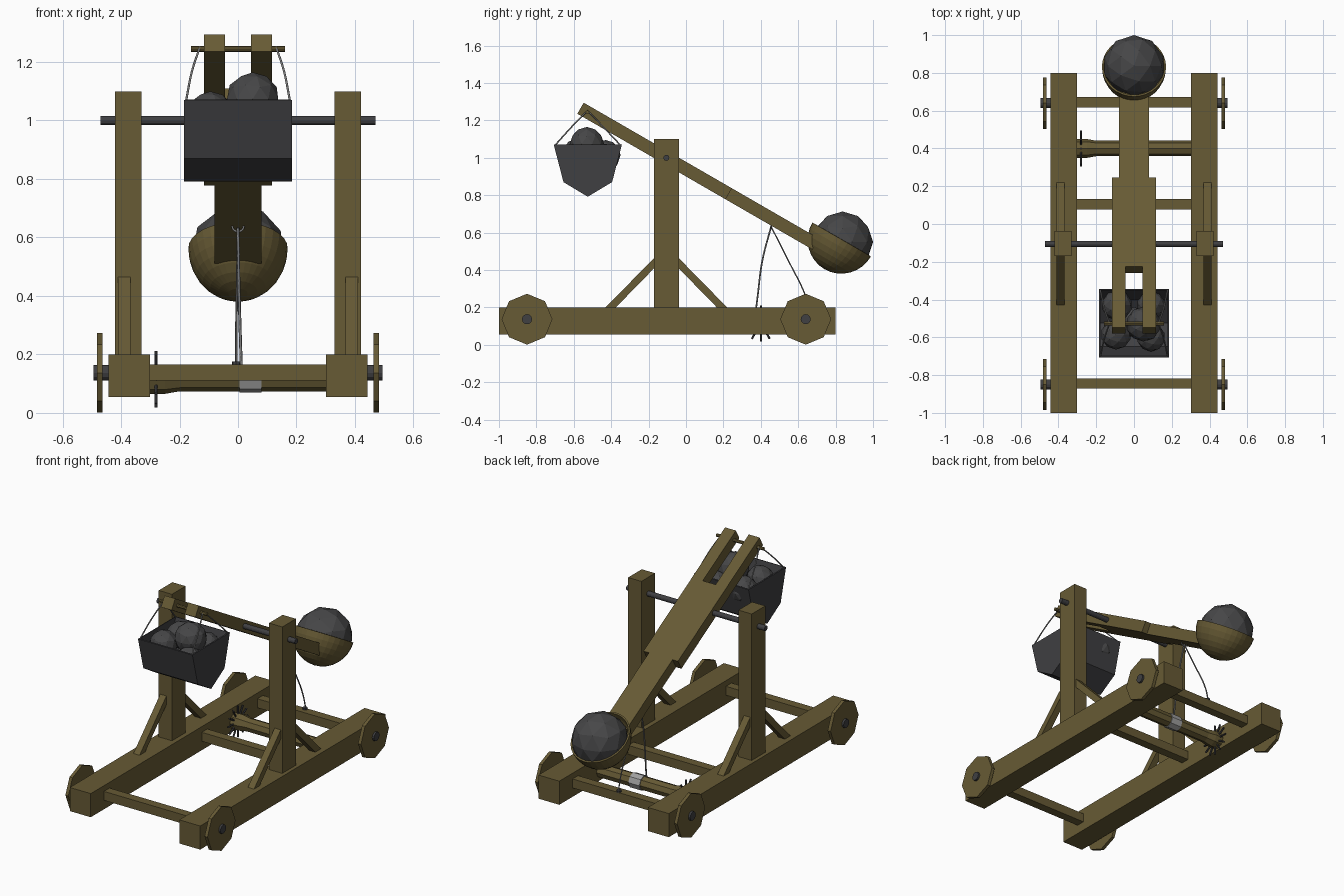
import bpy, bmesh, math
from mathutils import Matrix, Vector

if "Cube" in bpy.data.objects:
    bpy.data.objects.remove(bpy.data.objects["Cube"])


def material(name, rgb):
    m = bpy.data.materials.new(name)
    m.diffuse_color = (*rgb, 1)
    m.use_nodes = True
    m.node_tree.nodes["Principled BSDF"].inputs["Base Color"].default_value = m.diffuse_color
    return m


WOOD = material("brown wood", (0.135, 0.103, 0.035))
STONE = material("dark stone", (0.062, 0.062, 0.064))
IRON = material("dark iron", (0.05, 0.05, 0.054))
ROPE = material("grey rope", (0.2, 0.2, 0.2))
COIL = material("pale rope coil", (0.36, 0.36, 0.36))


def finish(name, bm, mat, matrix=None):
    if matrix is not None:
        bm.transform(matrix)
    bmesh.ops.recalc_face_normals(bm, faces=bm.faces)
    me = bpy.data.meshes.new(name)
    bm.to_mesh(me)
    bm.free()
    me.materials.append(mat)
    ob = bpy.data.objects.new(name, me)
    bpy.context.collection.objects.link(ob)
    return ob


def box(name, lo, hi, mat):
    bm = bmesh.new()
    bmesh.ops.create_cube(bm, size=1)
    lo, hi = Vector(lo), Vector(hi)
    d = hi - lo
    return finish(name, bm, mat, Matrix.Translation((lo + hi) / 2) @ Matrix.Diagonal((*d, 1)))


def rod(name, a, b, r, mat, sides=8, r2=None):
    a, b = Vector(a), Vector(b)
    d = b - a
    bm = bmesh.new()
    bmesh.ops.create_cone(bm, cap_ends=True, segments=sides, radius1=r,
                          radius2=r if r2 is None else r2, depth=d.length)
    rot = d.to_track_quat('Z', 'Y').to_matrix().to_4x4()
    return finish(name, bm, mat, Matrix.Translation((a + b) / 2) @ rot)


def prism(name, pts, depth, mat, matrix=None):
    """Extrude a flat outline given in local x, y along local z."""
    bm = bmesh.new()
    f = bm.faces.new([bm.verts.new((x, y, -depth / 2)) for x, y in pts])
    g = bmesh.ops.extrude_face_region(bm, geom=[f])
    bmesh.ops.translate(bm, vec=(0, 0, depth),
                        verts=[v for v in g['geom'] if isinstance(v, bmesh.types.BMVert)])
    return finish(name, bm, mat, matrix)


def ball(name, c, r, mat):
    bm = bmesh.new()
    bmesh.ops.create_icosphere(bm, subdivisions=2, radius=r)
    return finish(name, bm, mat, Matrix.Translation(c))


def rope(name, pts, r=0.004):
    cu = bpy.data.curves.new(name, 'CURVE')
    cu.dimensions = '3D'
    cu.bevel_depth = r
    cu.bevel_resolution = 1
    cu.resolution_u = 6
    sp = cu.splines.new('BEZIER')
    sp.bezier_points.add(len(pts) - 1)
    for p, co in zip(sp.bezier_points, pts):
        p.co = co
        p.handle_left_type = p.handle_right_type = 'AUTO'
    cu.materials.append(ROPE)
    ob = bpy.data.objects.new(name, cu)
    bpy.context.collection.objects.link(ob)


# maps profile (x, y) to world (y, z), extruded along world x
def side_plane(x):
    return Matrix(((0, 0, 1, x), (1, 0, 0, 0), (0, 1, 0, 0), (0, 0, 0, 1)))


PY, PZ = -0.105, 1.0          # throwing arm pivot
ARM = Matrix.Translation((0, PY, PZ)) @ Matrix.Rotation(math.radians(-30), 4, 'X')

# base frame, posts, braces and wheels
for s, side in ((-1, "left"), (1, "right")):
    box(f"{side}_rail", (s * 0.372 - 0.071, -1, 0.055), (s * 0.372 + 0.071, 0.8, 0.2), WOOD)
    box(f"{side}_post", (s * 0.375 - 0.045, -0.17, 0.19), (s * 0.375 + 0.045, -0.038, 1.1), WOOD)
    for d, end in ((-1, "front"), (1, "rear")):
        c = PY + d * 0.06
        prism(f"{side}_{end}_brace",
              [(c, 0.47), (PY + d * 0.33, 0.195), (PY + d * 0.275, 0.195), (c, 0.415)],
              0.042, WOOD, side_plane(s * 0.389))
    for y, end in ((-0.85, "front"), (0.64, "rear")):
        rod(f"{side}_{end}_axle", (s * 0.38, y, 0.137), (s * 0.495, y, 0.137), 0.027, IRON, 12)
        rod(f"{side}_{end}_wheel", (s * 0.463, y, 0.137), (s * 0.483, y, 0.137), 0.136, WOOD, 8)
for y, end in ((-0.845, "front"), (0.105, "middle"), (0.645, "rear")):
    box(f"{end}_cross_beam", (-0.31, y - 0.027, 0.11), (0.31, y + 0.027, 0.165), WOOD)

# windlass drum with flared end, rope coil and spoke handles
WY, WZ = 0.4, 0.115
rod("windlass_drum", (-0.2, WY, WZ), (0.31, WY, WZ), 0.041, WOOD)
rod("windlass_flare", (-0.25, WY, WZ), (-0.2, WY, WZ), 0.05, WOOD, 8, 0.041)
rod("windlass_end", (-0.31, WY, WZ), (-0.25, WY, WZ), 0.05, WOOD)
rod("rope_coil", (0.005, WY, WZ), (0.08, WY, WZ), 0.046, COIL)
for i in range(12):
    a = math.radians(30 * i)
    n = Vector((0, math.cos(a), math.sin(a)))
    c = Vector((-0.28, WY, WZ))
    rod(f"windlass_spoke_{i + 1}", c + n * 0.03, c + n * 0.096, 0.0055, IRON, 6)

# throwing arm with forked end, and its pivot rod
half = [(0.08, 0.92), (0.08, 0.385), (0.117, 0.385), (0.117, -0.53), (0.044, -0.53), (0.044, -0.159)]
prism("throwing_arm", half + [(-x, u) for x, u in reversed(half)], 0.068, WOOD, ARM)
rod("pivot_rod", (-0.47, PY, PZ), (0.47, PY, PZ), 0.016, IRON, 12)

# cup at the arm tip
bm = bmesh.new()
bmesh.ops.create_uvsphere(bm, u_segments=32, v_segments=16, radius=1)
bmesh.ops.delete(bm, geom=[v for v in bm.verts if v.co.z > 0.01], context='VERTS')
cup = finish("cup", bm, WOOD, ARM @ Matrix.Translation((0, 1.03, 0.09)) @ Matrix.Diagonal((0.17, 0.181, 0.183, 1)))
mod = cup.modifiers.new("wall", 'SOLIDIFY')
mod.thickness = 0.01
mod.offset = -1 if sum(p.normal.dot(p.center - Vector((0, 0.832, 0.5625))) for p in cup.data.polygons) > 0 else 1
ball("stone_shot", (0, 0.837, 0.55), 0.163, STONE)

# counterweight basket: open trough with thin walls
BY = -0.525
bm = bmesh.new()
prof = [(-0.182, 1.07), (-0.13, 0.87), (0, 0.792), (0.13, 0.87), (0.182, 1.07)]
rings = [[bm.verts.new((x, BY + y, z)) for y, z in prof] for x in (-0.185, 0.185)]
for i in range(4):
    bm.faces.new((rings[0][i], rings[0][i + 1], rings[1][i + 1], rings[1][i]))
for r in rings:
    bm.faces.new(r)
basket = finish("counterweight_basket", bm, IRON)
mod = basket.modifiers.new("wall", 'SOLIDIFY')
mod.thickness = 0.01
up = max(basket.data.polygons, key=lambda p: p.center.x)
mod.offset = -1 if up.normal.x > 0 else 1

# basket stones
stones = [(0.05, -0.53, 1.073, 0.092), (-0.095, -0.585, 1.02, 0.08), (-0.09, -0.43, 1.015, 0.08),
          (0.09, -0.43, 1.0, 0.075), (0.09, -0.6, 0.98, 0.075), (0, -0.52, 0.91, 0.08)]
for i, (x, y, z, r) in enumerate(stones):
    ball(f"basket_stone_{i + 1}", (x, y, z), r, STONE)

# hanger bar and four basket ropes
HY, HZ = -0.527, 1.244
rod("hanger_bar", (-0.16, HY, HZ), (0.16, HY, HZ), 0.01, WOOD)
for s in (-1, 1):
    for d in (-1, 1):
        rope("basket_rope", [(s * 0.13, HY, HZ + 0.008), (s * 0.157, HY + d * 0.08, 1.17),
                             (s * 0.178, BY + d * 0.177, 1.065)])

# arm eyelet, winding rope and trigger line
tip = Vector((0, 0.455, 0.632))
rope("arm_eyelet", [tip + Vector((0.02 * math.cos(a), 0, 0.008 + 0.02 * math.sin(a)))
                    for a in [math.pi * (1 + k / 6) for k in range(7)]])
rope("winding_rope", [tip, (0.003, 0.408, 0.45), (0.008, 0.383, 0.26), (0.012, 0.368, 0.14)], 0.005)
rope("trigger_line", [tip, (-0.003, 0.55, 0.445), (-0.006, 0.64, 0.26), (-0.006, 0.665, 0.17)], 0.004)
rod("trigger_knob", (-0.006, 0.66, 0.163), (-0.006, 0.66, 0.175), 0.015, IRON)
